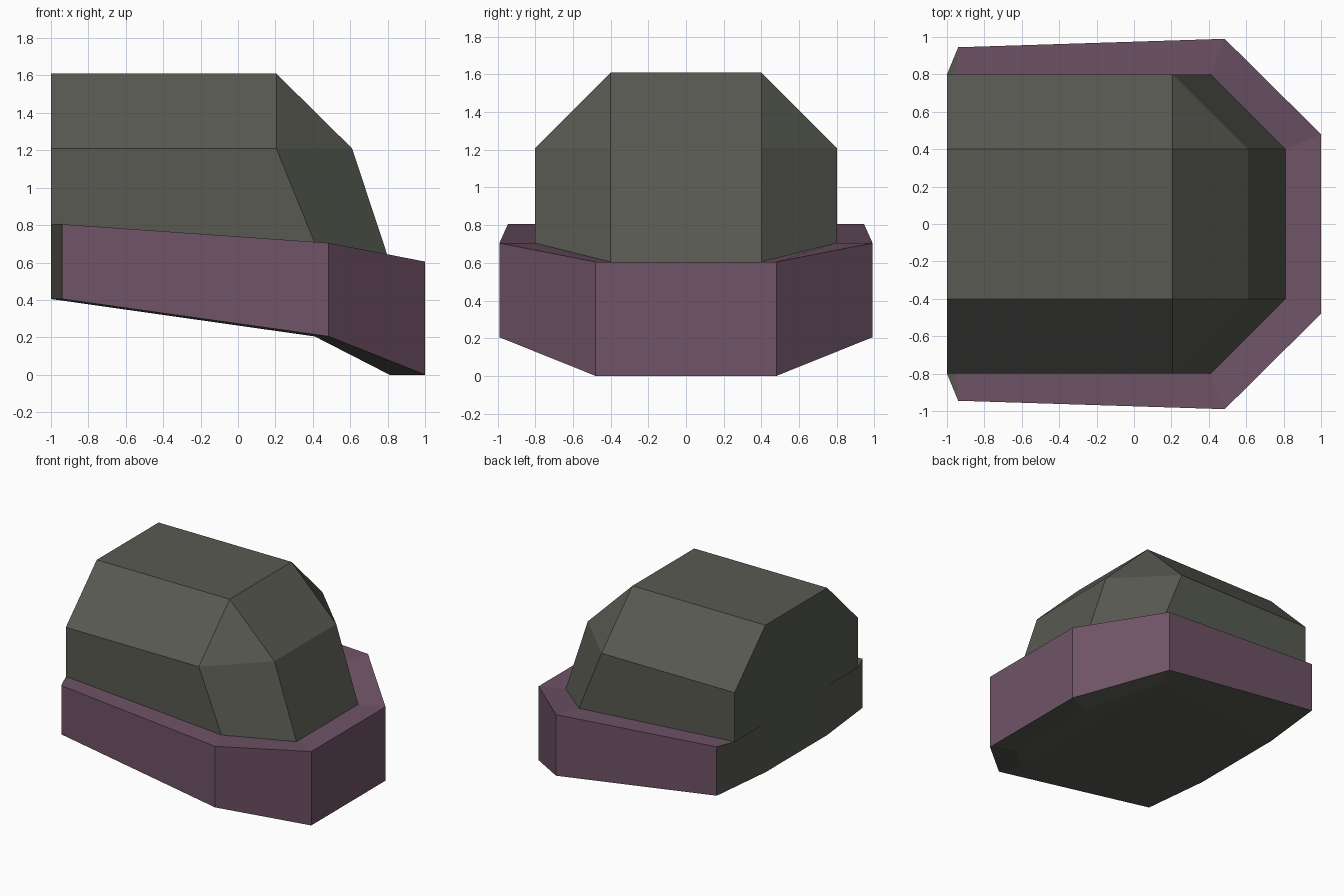
import bpy

if "Cube" in bpy.data.objects:
    bpy.data.objects.remove(bpy.data.objects["Cube"])


def material(name, colour):
    m = bpy.data.materials.new(name)
    m.diffuse_color = (*colour, 1)
    m.use_nodes = True
    m.node_tree.nodes["Principled BSDF"].inputs["Base Color"].default_value = m.diffuse_color
    return m


green = material("olive grey", (0.096, 0.101, 0.082))
purple = material("dusty purple", (0.16, 0.087, 0.134))


def mirrored(half):
    """Add the +y half to points listed on the -y side, back to nose."""
    return half + [(x, -y, z) for x, y, z in reversed(half)]


def loft(lower, upper, closed=False):
    """Quads between two rings that run anticlockwise seen from above."""
    n = len(lower)
    return [[lower[i], lower[(i + 1) % n], upper[(i + 1) % n], upper[i]]
            for i in range(n if closed else n - 1)]


def build(name, faces, mat):
    verts, index, polys = [], {}, []
    for face in faces:
        poly = []
        for p in face:
            if p not in index:
                index[p] = len(verts)
                verts.append(p)
            if index[p] not in poly:      # collapsed corners become triangles
                poly.append(index[p])
        if len(poly) > 2:
            polys.append(poly)
    mesh = bpy.data.meshes.new(name)
    mesh.from_pydata(verts, [], polys)
    mesh.materials.append(mat)
    ob = bpy.data.objects.new(name, mesh)
    bpy.context.collection.objects.link(ob)


# Cabin: three rings, chamfered towards roof and nose
foot = mirrored([(-1, -.8, .805), (.41, -.8, .705), (.81, -.4, .605)])
waist = mirrored([(-1, -.8, 1.21), (.205, -.8, 1.21), (.61, -.4, 1.21)])
roof = mirrored([(-1, -.4, 1.61), (.205, -.4, 1.61), (.205, -.4, 1.61)])
back = [foot[0], waist[0], roof[0], roof[-1], waist[-1], foot[-1]]
build("cabin", loft(foot, waist) + loft(waist, roof)
      + [[roof[0], roof[1], roof[4], roof[5]], back[::-1]], green)

# Bumper: outer wall and the ledge running up to the cabin
outer_top = mirrored([(-.94, -.945, .805), (.485, -.99, .705), (1, -.48, .605)])
outer_low = mirrored([(-.94, -.945, .405), (.485, -.99, .205), (1, -.48, 0)])
inner_top = mirrored([(-.957, -.8, .805), (.41, -.8, .705), (.81, -.4, .605)])
build("bumper", loft(outer_low, outer_top) + loft(outer_top, inner_top), purple)

# Underside: rim plus the sloping floor
floor = mirrored([(-1, -.4, .405), (.41, -.8, .205), (.81, -.4, 0)])
build("underside", loft(floor, outer_low)
      + [[floor[i] for i in (5, 4, 1, 0)], [floor[i] for i in (4, 3, 2, 1)]], green)

# Rear panel below the cabin, with the small corner shelves on top
rear = [(-.94, .945), (-1, .4), (-1, -.4), (-.94, -.945)]
shelf = [(-1, -.4, .805), (-1, -.8, .805), (-.94, -.945, .805)]
build("rear_panel", loft([(x, y, .405) for x, y in rear], [(x, y, .805) for x, y in rear])
      + [shelf, [(x, -y, z) for x, y, z in reversed(shelf)]], green)
